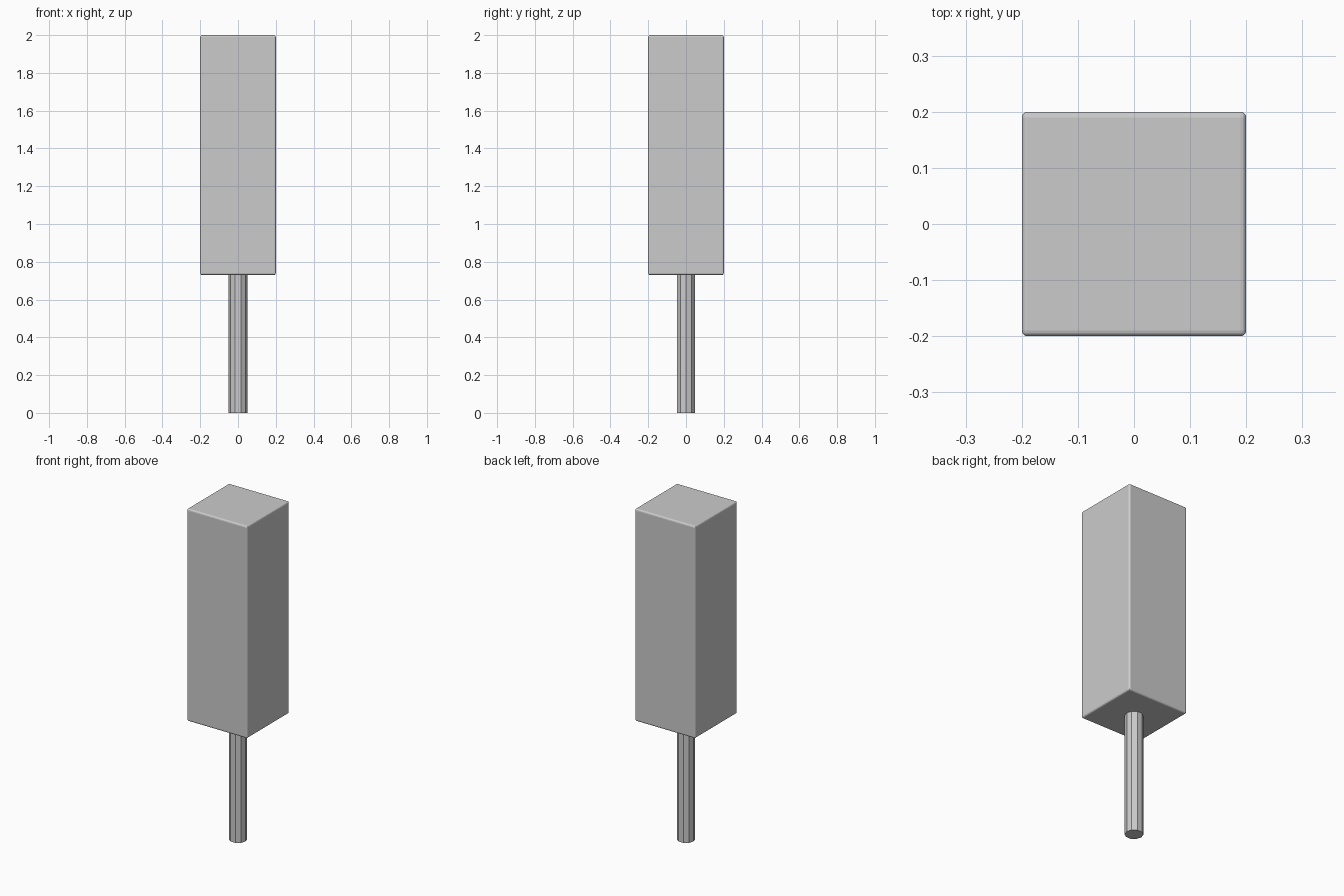
import bpy, math

if "Cube" in bpy.data.objects:
    bpy.data.objects.remove(bpy.data.objects["Cube"])

# Ten-sided handle, with a corner facing +x
bpy.ops.mesh.primitive_cylinder_add(vertices=10, radius=0.05, depth=0.74,
                                    location=(0, 0, 0.37),
                                    rotation=(0, 0, math.pi / 2))
bpy.context.object.name = "handle"

# Tall square block with slightly rounded edges
bpy.ops.mesh.primitive_cube_add(size=1, location=(0, 0, 1.365))
block = bpy.context.object
block.name = "block"
block.scale = (0.4, 0.4, 1.27)
bpy.ops.object.transform_apply(location=False, rotation=False, scale=True)
bevel = block.modifiers.new("rounded_edges", 'BEVEL')
bevel.width = 0.01
bevel.segments = 3
